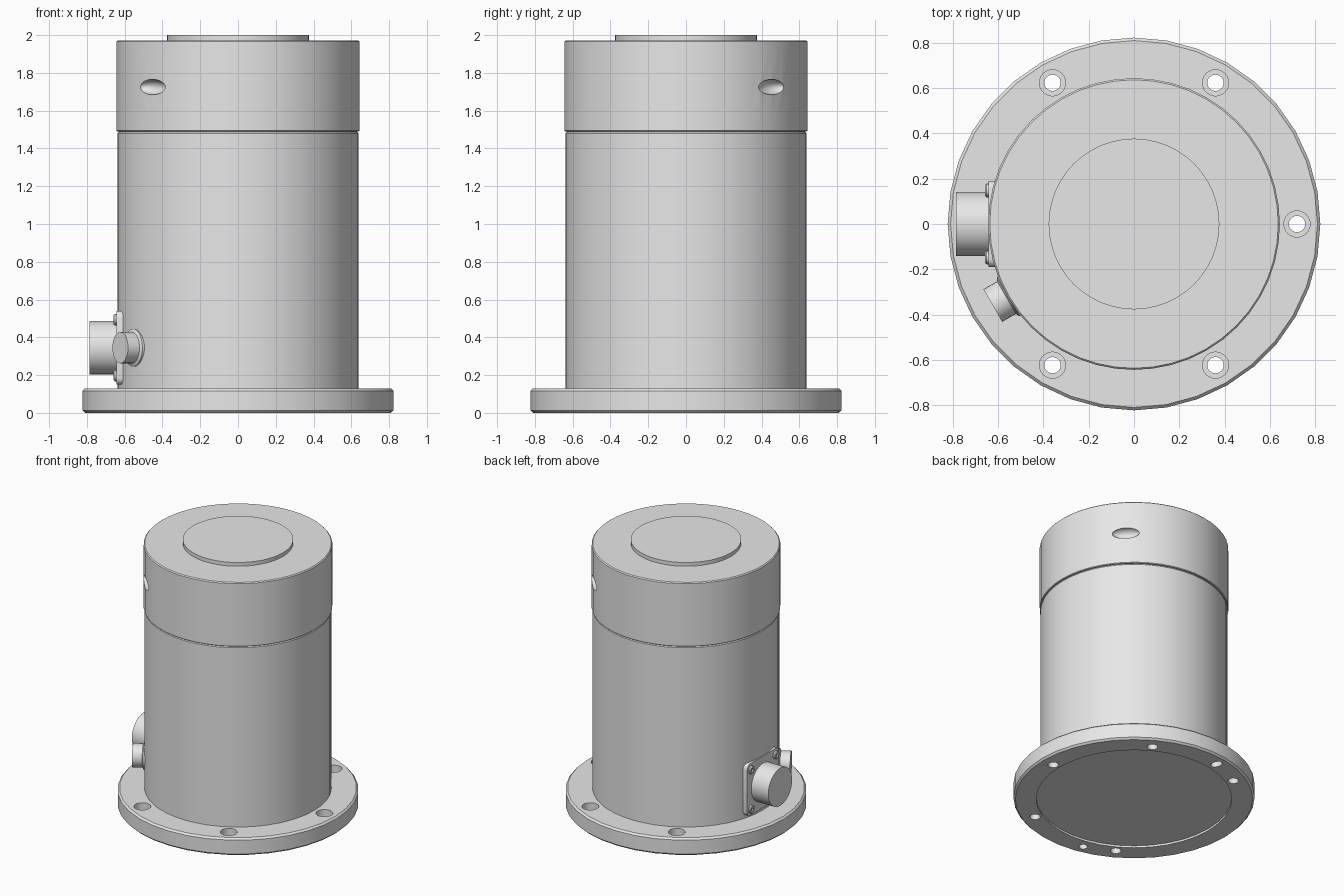
import bpy, bmesh, math
from mathutils import Matrix, Vector

if "Cube" in bpy.data.objects:
    bpy.data.objects.remove(bpy.data.objects["Cube"])

grey = bpy.data.materials.new("machined grey")
grey.diffuse_color = (0.8, 0.8, 0.8, 1)
grey.use_nodes = True
grey.node_tree.nodes["Principled BSDF"].inputs["Base Color"].default_value = grey.diffuse_color


def finish(bm, name, matrix=Matrix()):
    bmesh.ops.transform(bm, matrix=matrix, verts=bm.verts)
    bmesh.ops.recalc_face_normals(bm, faces=bm.faces)
    mesh = bpy.data.meshes.new(name)
    bm.to_mesh(mesh)
    bm.free()
    mesh.materials.append(grey)
    obj = bpy.data.objects.new(name, mesh)
    bpy.context.collection.objects.link(obj)
    return obj


def lathe(name, profile, sides, matrix=Matrix()):
    """Turn (radius, height) points round local z; ends lie on the axis."""
    bm = bmesh.new()
    rings = []
    for r, z in profile:
        if r == 0:
            rings.append([bm.verts.new((0, 0, z))])
        else:
            rings.append([bm.verts.new((r * math.cos(2 * math.pi * i / sides),
                                        r * math.sin(2 * math.pi * i / sides), z))
                          for i in range(sides)])
    for a, b in zip(rings, rings[1:]):
        for i in range(sides):
            j = (i + 1) % sides
            if len(a) == 1:
                bm.faces.new((a[0], b[j], b[i]))
            elif len(b) == 1:
                bm.faces.new((a[i], a[j], b[0]))
            else:
                bm.faces.new((a[i], a[j], b[j], b[i]))
    return finish(bm, name, matrix)


def smooth(obj):
    bpy.ops.object.select_all(action='DESELECT')
    obj.select_set(True)
    bpy.context.view_layer.objects.active = obj
    bpy.ops.object.shade_smooth_by_angle(angle=math.radians(30))


def cut(obj, cutter):
    mod = obj.modifiers.new("cut", 'BOOLEAN')
    mod.operation = 'DIFFERENCE'
    mod.solver = 'EXACT'
    mod.object = cutter
    bpy.context.view_layer.objects.active = obj
    bpy.ops.object.modifier_apply(modifier=mod.name)
    bpy.data.objects.remove(cutter)


def polar(radius, degrees, z=0):
    a = math.radians(degrees)
    return Matrix.Translation((radius * math.cos(a), radius * math.sin(a), z))


def outward(degrees, z):
    """Local z points horizontally away from the main axis."""
    return (Matrix.Translation((0, 0, z)) @ Matrix.Rotation(math.radians(degrees), 4, 'Z')
            @ Matrix.Rotation(math.pi / 2, 4, 'Y'))


# Base flange, chamfered, with a shallow recess underneath
flange = lathe("base_flange", [(0, 0.015), (0.667, 0.015), (0.667, 0), (0.81, 0),
                               (0.823, 0.013), (0.823, 0.117), (0.81, 0.13), (0, 0.13)], 36)
# Counterbored mounting holes
for angle in (0, 60, 120, 240, 300):
    cut(flange, lathe("hole_cutter", [(0, -0.1), (0.036, -0.1), (0.036, 0.06), (0.058, 0.06),
                                      (0.058, 0.2), (0, 0.2)], 24, polar(0.72, angle)))
# Blind locating hole and locating slot in the underside
pin = [(0, -0.1), (0.03, -0.1), (0.03, 0.07), (0, 0.07)]
cut(flange, lathe("pin_cutter", pin, 20, polar(0.74, 258)))
cut(flange, lathe("slot_cutter", pin, 20, polar(0.735, 100)
                  @ Matrix.Rotation(math.radians(100), 4, 'Z') @ Matrix.Diagonal((1.5, 1, 1, 1))))
smooth(flange)

# Main housing
smooth(lathe("housing", [(0, 0.12), (0.638, 0.12), (0.638, 1.48), (0.63, 1.488),
                         (0.63, 1.5), (0, 1.5)], 48))

# Screw-on cap with two spanner notches
cap = lathe("cap", [(0, 1.49), (0.64, 1.49), (0.644, 1.494), (0.644, 1.965),
                    (0.637, 1.972), (0, 1.972)], 48)
for angle in (45, 225):
    dome = [(0, -1)] + [(math.cos(t * math.pi / 12), math.sin(t * math.pi / 12))
                        for t in range(-5, 6)] + [(0, 1)]
    cut(cap, lathe("notch_cutter", dome, 24, outward(angle, 1.725)
                   @ Matrix.Translation((0, 0, 0.645)) @ Matrix.Diagonal((0.041, 0.095, 0.05, 1))))
smooth(cap)

# Raised disc on the cap
smooth(lathe("top_disc", [(0, 1.96), (0.377, 1.96), (0.377, 2.0), (0, 2.0)], 48))

# Connector plate with rounded corners
bm = bmesh.new()
bmesh.ops.create_cube(bm, size=1)
bmesh.ops.transform(bm, matrix=Matrix.Diagonal((0.05, 0.38, 0.39, 1)), verts=bm.verts)
corners = [e for e in bm.edges if abs(e.verts[0].co.x - e.verts[1].co.x) > 0.01]
bmesh.ops.bevel(bm, geom=corners, offset=0.035, segments=4, profile=0.5, affect='EDGES')
smooth(finish(bm, "connector_plate", Matrix.Translation((-0.618, 0, 0.345))))

# Connector barrel and its corner screws
side = outward(180, 0.345)
smooth(lathe("connector_barrel", [(0, 0.6), (0.142, 0.6), (0.142, 0.785), (0, 0.785)], 32, side))
for u in (-1, 1):
    for v in (-1, 1):
        smooth(lathe("connector_screw", [(0, 0.63), (0.03, 0.63), (0.03, 0.652), (0.024, 0.658),
                                         (0.012, 0.658), (0.012, 0.648), (0, 0.648)], 16,
                     side @ Matrix.Translation((u * 0.148, v * 0.148, 0))))

# Small side port with collar
smooth(lathe("side_port", [(0, 0.58), (0.1, 0.58), (0.1, 0.642), (0.083, 0.65),
                           (0.083, 0.72), (0, 0.72)], 28, outward(210, 0.345)))
